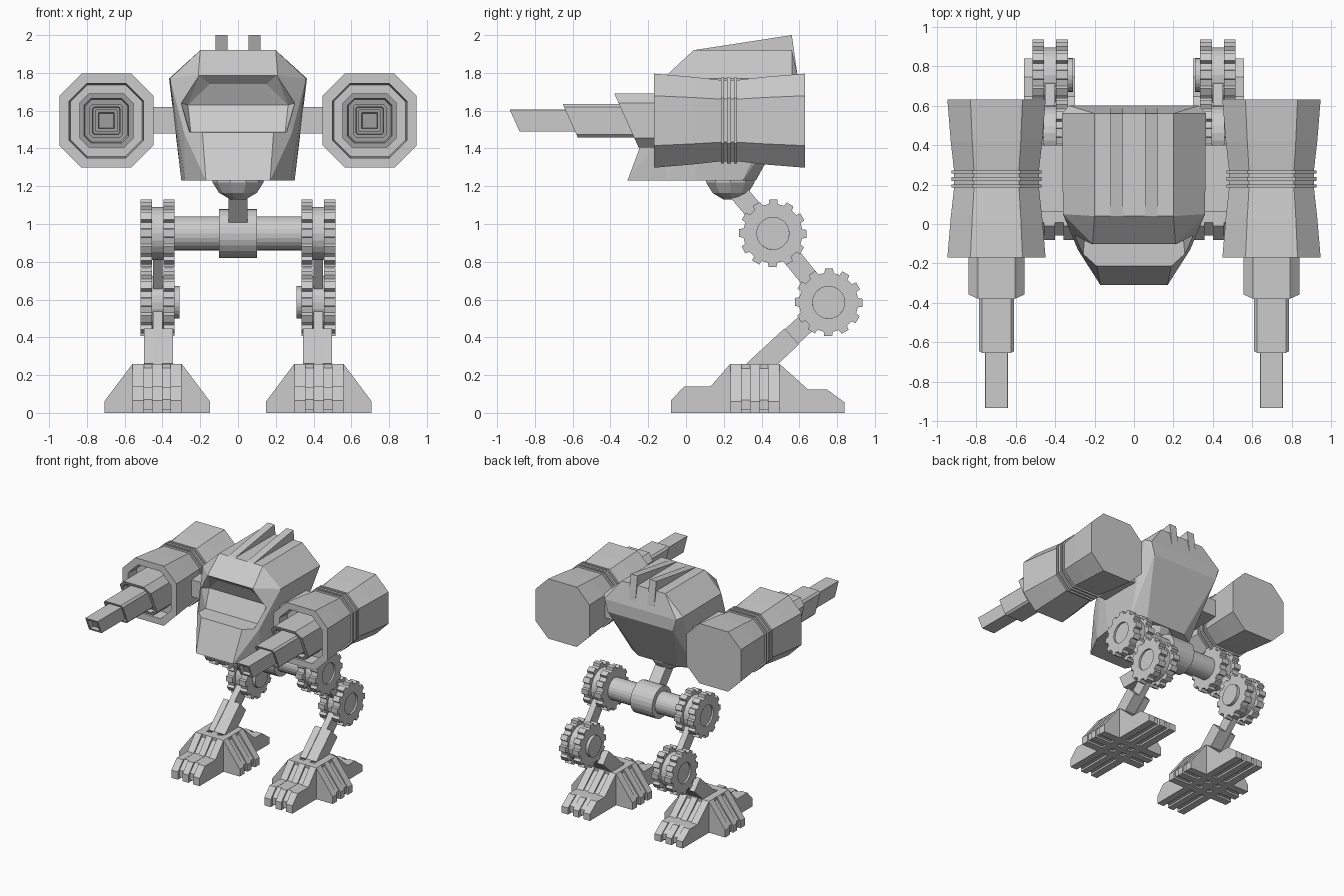
import bpy, bmesh
from math import sin, cos, pi, hypot

if "Cube" in bpy.data.objects:
    bpy.data.objects.remove(bpy.data.objects["Cube"])

grey = bpy.data.materials.new("plain grey")
grey.diffuse_color = (0.6, 0.6, 0.6, 1)
grey.use_nodes = True
grey.node_tree.nodes["Principled BSDF"].inputs["Base Color"].default_value = grey.diffuse_color


def finish(name, bm, mirror=False):
    bmesh.ops.recalc_face_normals(bm, faces=bm.faces)
    me = bpy.data.meshes.new(name)
    bm.to_mesh(me)
    bm.free()
    me.materials.append(grey)
    ob = bpy.data.objects.new(name, me)
    bpy.context.collection.objects.link(ob)
    if mirror:
        ob.modifiers.new("mirror", 'MIRROR')
    return ob


def loft(name, rings, mirror=False, closed=False):
    """Skin equal-length rings of 3D points; cap the ends or join last to first."""
    bm = bmesh.new()
    vs = [[bm.verts.new(p) for p in r] for r in rings]
    n = len(vs[0])
    for a, b in zip(vs, vs[1:] + (vs[:1] if closed else [])):
        for i in range(n):
            j = (i + 1) % n
            bm.faces.new((a[i], a[j], b[j], b[i]))
    if not closed:
        bm.faces.new(vs[0])
        bm.faces.new(vs[-1])
    return finish(name, bm, mirror)


def prism_x(name, pts, lo, hi, mirror=False):
    return loft(name, [[(x, y, z) for y, z in pts] for x in (lo, hi)], mirror)


def prism_y(name, pts, lo, hi, mirror=False):
    return loft(name, [[(x, y, z) for x, z in pts] for y in (lo, hi)], mirror)


def circle(c, r, n=24):
    return [(c[0] + r * cos(2 * pi * i / n), c[1] + r * sin(2 * pi * i / n)) for i in range(n)]


def bar(name, p, q, thick, lo, hi, mirror=False):
    """Flat bar between two (y, z) points."""
    dy, dz = q[0] - p[0], q[1] - p[1]
    k = thick / 2 / hypot(dy, dz)
    oy, oz = -dz * k, dy * k
    pts = [(p[0] + oy, p[1] + oz), (q[0] + oy, q[1] + oz),
           (q[0] - oy, q[1] - oz), (p[0] - oy, p[1] - oz)]
    return prism_x(name, pts, lo, hi, mirror)


def hull(name, pts):
    bm = bmesh.new()
    for x, y, z in pts:
        for s in (1, -1):
            bm.verts.new((s * x, y, z))
    bmesh.ops.convex_hull(bm, input=bm.verts)
    bmesh.ops.dissolve_limit(bm, angle_limit=0.07, verts=bm.verts, edges=bm.edges)
    return finish(name, bm)


# Cockpit body with recessed visor
body = hull("cockpit_body", [
    (.2, .04, 1.92), (.2, .56, 1.92), (.36, .05, 1.77), (.365, .56, 1.77),
    (.33, .6, 1.75), (.21, -.1, 1.79), (.32, -.03, 1.64), (.285, -.13, 1.48),
    (.17, -.31, 1.23), (.28, -.1, 1.23), (.3, .05, 1.23), (.29, .3, 1.23),
    (.18, .37, 1.23), (.3, .6, 1.65)])
opening = [(.21, 1.79), (.31, 1.64), (.28, 1.48)]
cutter = hull("visor_cutter", [(x, -.4, z) for x, z in opening] + [
    (.205, -.1, 1.787), (.3, -.05, 1.64), (.16, -.21, 1.48),
    (.15, -.05, 1.74), (.265, .0, 1.63), (.25, -.07, 1.49), (.145, -.165, 1.485)])
mod = body.modifiers.new("visor", 'BOOLEAN')
mod.operation, mod.solver, mod.object = 'DIFFERENCE', 'EXACT', cutter
bpy.context.view_layer.objects.active = body
bpy.ops.object.modifier_apply(modifier="visor")
bpy.data.objects.remove(cutter)

# Roof fins
prism_x("roof_fin", [(.04, 1.9), (.04, 1.92), (.56, 2.0), (.59, 1.79)], .055, .118, True)

# Arm connectors
prism_x("arm_connector", [(.06, 1.48), (.4, 1.48), (.4, 1.62), (.06, 1.62)], .28, .52, True)

# Gun pods and stepped barrels
AX, AZ = .697, 1.547


def octagon(y, h, c, shear=0.0):
    k = h * (1 - c)
    flat = [(h, -k), (h, k), (k, h), (-k, h), (-h, k), (-h, -k), (-k, -h), (k, -h)]
    return [(AX + u, y + shear * v, AZ + v) for u, v in flat]


pod = [(-.07, .19), (-.17, .197), (-.17, .249), (.03, .232), (.185, .215),
       (.185, .228), (.2, .228), (.2, .215), (.217, .215), (.217, .228), (.237, .228),
       (.237, .215), (.255, .215), (.255, .228), (.27, .228), (.27, .215),
       (.42, .232), (.63, .249)]
loft("gun_pod", [octagon(y, h, .47) for y, h in pod], True)

barrel = [(0, .143, .35), (-.315, .143, .35), (-.315, .117, .3), (-.27, .112, .3),
          (-.27, .088, .17), (-.613, .088, .17), (-.613, .073, .12), (-.575, .07, .12),
          (-.575, .058, .02), (-.907, .058, .02), (-.907, .042, .02), (-.87, .038, .02)]
loft("gun_barrel", [octagon(y, h, c, -.45) for y, h, c in barrel], True)

# Neck dome, neck strut, hip hub and axle
HIP, KNEE, ANKLE = (.46, .95), (.755, .585), (.36, .22)
loft("neck_dome", [[(x, y, z) for x, y in circle((0, .235), r, 10)]
                   for z, r in ((1.26, .135), (1.22, .135), (1.165, .1), (1.13, .04))])
bar("neck_strut", (.25, 1.2), HIP, .1, -.05, .05)
prism_x("hip_hub", circle(HIP, .13), -.1, .1)
prism_x("hip_axle", circle(HIP, .09), -.36, .36)


# Toothed joints: two gear rings on a core
def gear(name, c, lo, hi):
    outer, inner = [], []
    n = 12
    for t in range(n):
        for f, r in ((-.25, .18), (.2, .18), (.27, .157), (.68, .157)):
            a = 2 * pi * (t + f) / n
            outer.append((c[0] + r * cos(a), c[1] + r * sin(a)))
            inner.append((c[0] + .085 * cos(a), c[1] + .085 * sin(a)))
    loft(name, [[(x, y, z) for y, z in ring] for x, ring in
                ((lo, outer), (hi, outer), (hi, inner), (lo, inner))], True, True)


for joint, c, cap in (("hip", HIP, .35), ("knee", KNEE, .31)):
    gear(joint + "_gear_inner", c, .335, .395)
    gear(joint + "_gear_outer", c, .455, .515)
    prism_x(joint + "_core", circle(c, .14), .39, .46, True)
    prism_x(joint + "_pin", circle(c, .0855), cap, .5, True)

# Legs
bar("thigh", HIP, KNEE, .1, .4, .45, True)
bar("shin", KNEE, ANKLE, .105, .4, .45, True)
for lo, hi in ((.345, .402), (.448, .497)):
    bar("shin_plate", (.56, .405), ANKLE, .115, lo, hi, True)

# Feet: crossed ribbed wedges
FX, FY = .428, .365
long_toe = [(-.08, 0), (-.08, .065), (-.01, .14), (.13, .14), (.235, .26), (.495, .26),
            (.645, .125), (.745, .125), (.84, .055), (.84, 0)]
side_toe = [(FX - .28, 0), (FX - .28, .06), (FX - .13, .26),
            (FX + .13, .26), (FX + .28, .06), (FX + .28, 0)]


def shrink(pts, c):
    return [(c + (u - c) * .95, .125 + (v - .125) * .88) for u, v in pts]


for lo, hi in ((-.13, -.07), (-.027, .027), (.07, .13)):
    prism_x("foot_rib_long", long_toe, FX + lo, FX + hi, True)
    prism_y("foot_rib_side", side_toe, FY + lo, FY + hi, True)
prism_x("foot_core_long", shrink(long_toe, FY), FX - .12, FX + .12, True)
prism_y("foot_core_side", shrink(side_toe, FX), FY - .12, FY + .12, True)
